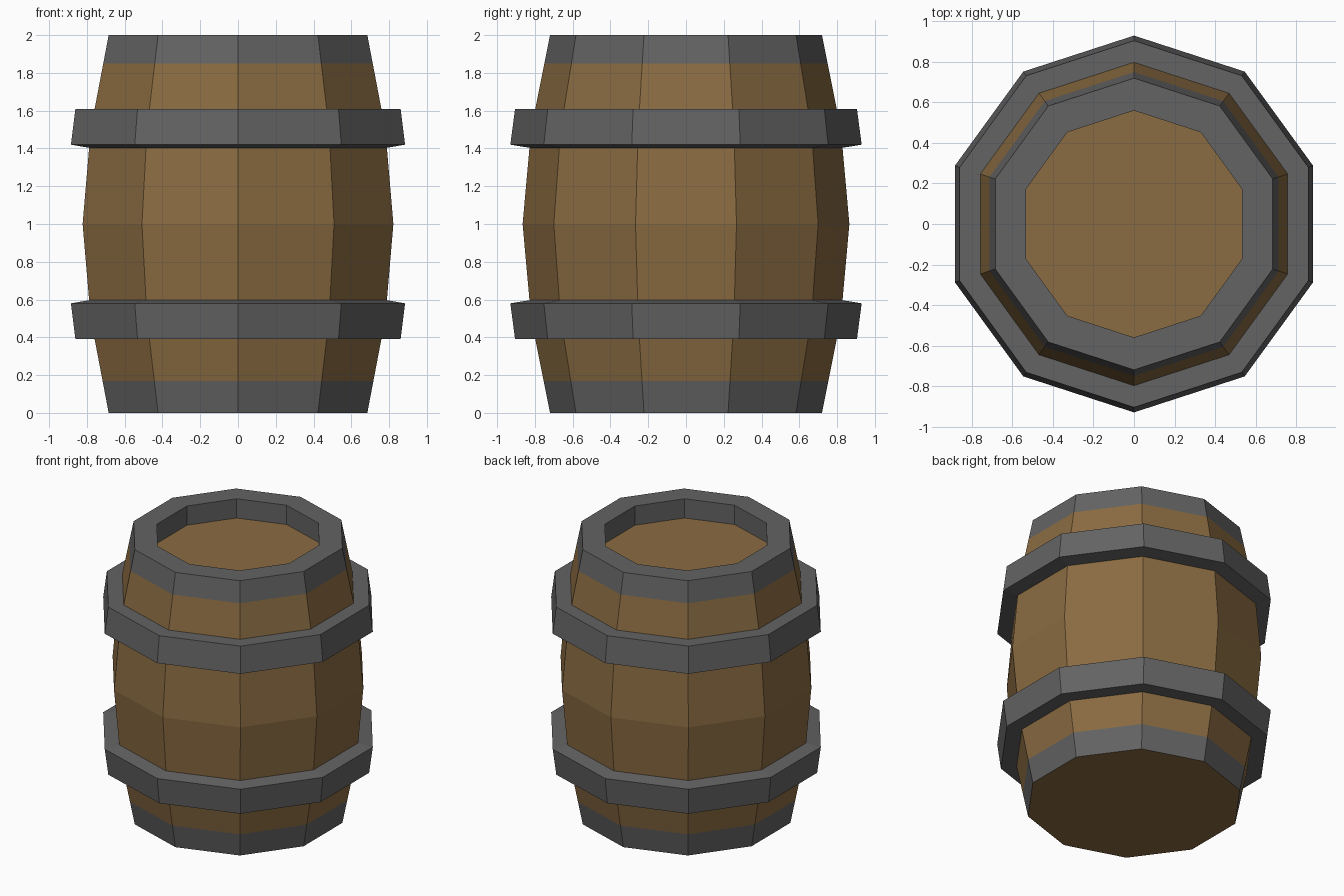
import bpy, bmesh, math

if "Cube" in bpy.data.objects:
    bpy.data.objects.remove(bpy.data.objects["Cube"])

SIDES = 10


def material(name, rgb):
    m = bpy.data.materials.new(name)
    m.diffuse_color = (*rgb, 1)
    m.use_nodes = True
    m.node_tree.nodes["Principled BSDF"].inputs["Base Color"].default_value = m.diffuse_color
    return m


wood = material("brown wood", (0.254, 0.147, 0.053))
metal = material("dark grey metal", (0.125, 0.125, 0.125))


def lathe(name, profile, mats, closed=False):
    """Spin (radius, z, material index of next segment) points into a ten-sided part."""
    bm = bmesh.new()
    rings = []
    for r, z, _ in profile:
        ring = []
        for i in range(SIDES):
            a = math.pi / 2 + i * math.tau / SIDES
            ring.append(bm.verts.new((r * math.cos(a), r * math.sin(a), z)))
        rings.append(ring)
    count = len(rings) if closed else len(rings) - 1
    for k in range(count):
        lo, hi = rings[k], rings[(k + 1) % len(rings)]
        for i in range(SIDES):
            j = (i + 1) % SIDES
            bm.faces.new((lo[i], lo[j], hi[j], hi[i])).material_index = profile[k][2]
    if not closed:  # flat wooden ends
        bm.faces.new(rings[0][::-1])
        bm.faces.new(rings[-1])
    bmesh.ops.recalc_face_normals(bm, faces=bm.faces[:])
    me = bpy.data.meshes.new(name)
    bm.to_mesh(me)
    bm.free()
    for m in mats:
        me.materials.append(m)
    ob = bpy.data.objects.new(name, me)
    bpy.context.collection.objects.link(ob)
    return ob


# Barrel body: bulging staves, metal end bands, recessed wooden lid
lathe("barrel_body", [
    (0.72, 0.0, 1), (0.754, 0.17, 0), (0.82, 0.5, 0), (0.865, 1.0, 0),
    (0.82, 1.5, 0), (0.75, 1.85, 1), (0.72, 2.0, 1),
    (0.56, 2.0, 1), (0.56, 1.86, 0)], [wood, metal])

# Two hoops, mirrored about the middle of the barrel
hoop = [(0.79, 1.61), (0.905, 1.61), (0.93, 1.42), (0.825, 1.403)]
lathe("upper_hoop", [(r, z, 0) for r, z in hoop], [metal], closed=True)
lathe("lower_hoop", [(r, 2 - z, 0) for r, z in hoop], [metal], closed=True)
